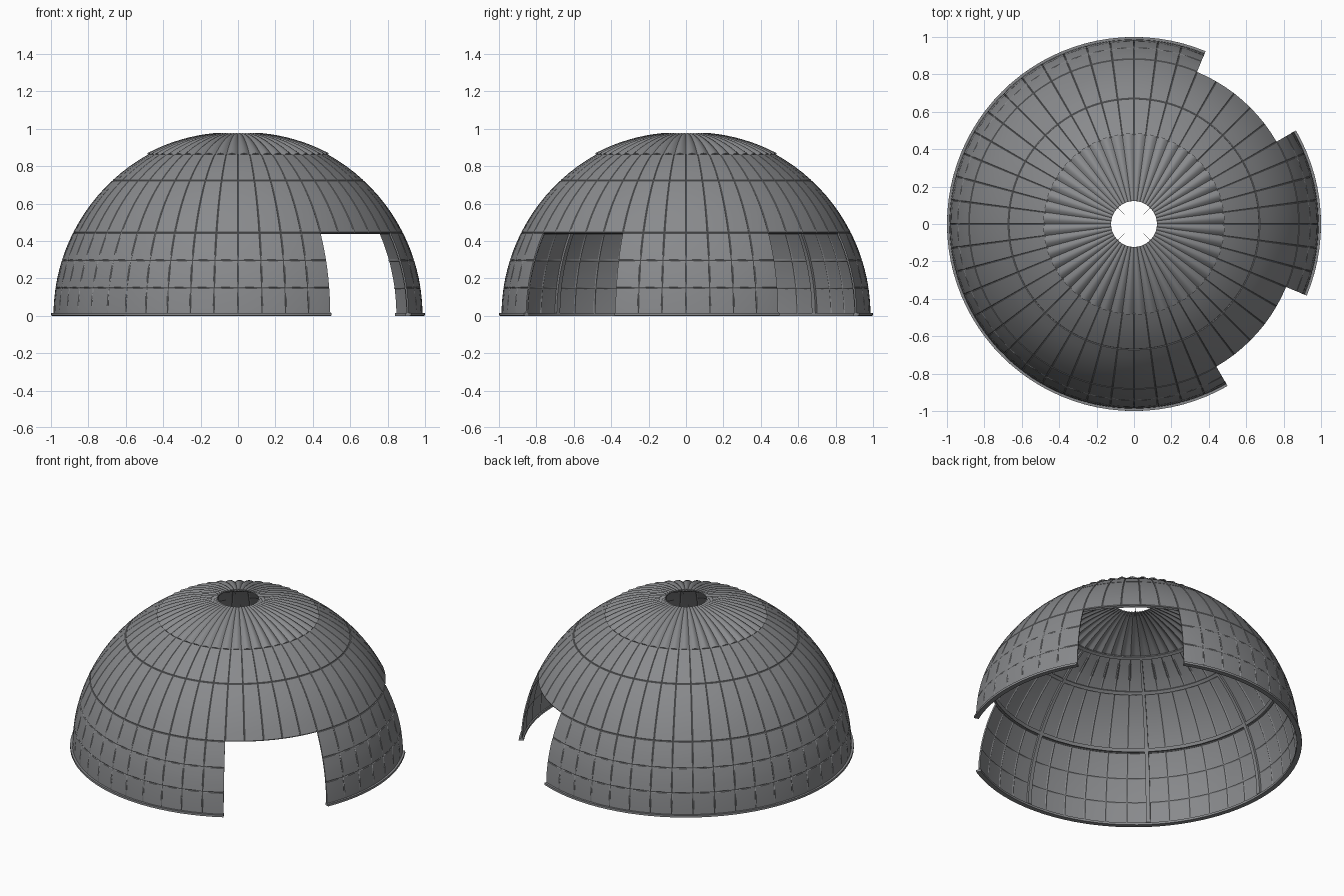
import bpy, bmesh, math
from math import sin, cos, pi, radians

if "Cube" in bpy.data.objects:
    bpy.data.objects.remove(bpy.data.objects["Cube"])

R = 0.987            # dome radius
STEP = 7.5           # one panel, in degrees (48 around)
GROOVE = 0.003       # depth of the panel seams

grey = bpy.data.materials.new("dull grey")
grey.diffuse_color = (0.25, 0.255, 0.265, 1)
grey.use_nodes = True
grey.node_tree.nodes["Principled BSDF"].inputs["Base Color"].default_value = grey.diffuse_color


def patch(name, azimuths, elevations, radius, thickness, closed=False):
    """Curved sheet on a sphere, thickened inwards. radius(i, j) is per grid point."""
    bm = bmesh.new()
    rows = []
    for j, e in enumerate(elevations):
        row = []
        for i, a in enumerate(azimuths):
            r, ar, er = radius(i, j), radians(a), radians(e)
            row.append(bm.verts.new((r * cos(er) * cos(ar), r * cos(er) * sin(ar), r * sin(er))))
        rows.append(row)
    n = len(azimuths)
    for lo, hi in zip(rows, rows[1:]):
        for i in range(n if closed else n - 1):
            k = (i + 1) % n
            bm.faces.new((lo[i], lo[k], hi[k], hi[i]))
    me = bpy.data.meshes.new(name)
    bm.to_mesh(me)
    bm.free()
    ob = bpy.data.objects.new(name, me)
    bpy.context.collection.objects.link(ob)
    me.materials.append(grey)
    mod = ob.modifiers.new("thickness", 'SOLIDIFY')
    mod.thickness = thickness
    mod.offset = -1
    bpy.ops.object.select_all(action='DESELECT')
    bpy.context.view_layer.objects.active = ob
    ob.select_set(True)
    bpy.ops.object.modifier_apply(modifier=mod.name)
    bpy.ops.object.shade_smooth_by_angle(angle=radians(28))
    return ob


def spread(a, b, n):
    return [a + (b - a) * i / n for i in range(n + 1)]


def panels(name, start, count, bounds, closed=False):
    """Rows of panels divided by narrow V-shaped seams."""
    az = [(start + (s + f) * STEP, f == 0) for s in range(count) for f in (0, 0.03, 0.5, 0.97)]
    if not closed:
        az.append((start + count * STEP, False))
        az[0] = (start, False)
    el = []
    for lo, hi in zip(bounds, bounds[1:]):
        el.append((lo, True))
        el += [(e, False) for e in spread(lo + 0.22, hi - 0.22, max(2, round((hi - lo) / 3.5)))]
    el.append((bounds[-1], True))
    patch(name, [a for a, _ in az], [e for e, _ in el],
          lambda i, j: R - GROOVE * (az[i][1] or el[j][1]), 0.009, closed)


# Lower wall and base lip, broken by two doorways
ARCS = (("front_right", -22.5, 7), ("main", 67.5, 31))
for label, start, count in ARCS:
    panels("lower_wall_" + label, start, count, (0.3, 8.7, 17.5, 26.7))
    end = start + count * STEP
    patch("base_lip_" + label, spread(start, end, count * 2), [0, 0.8], lambda i, j: 1.0, 0.03)

# Upper wall, two full tiers
panels("upper_wall", 0, 48, (26.7, 47.2, 61), True)

# Fluted cap with a round hole at the top
FLUTE = 8
cap_el = spread(60.8, 82.8, 8)
patch("fluted_cap", [i * STEP / FLUTE for i in range(48 * FLUTE)], cap_el,
      lambda i, j: R - 0.006 + 0.03 * cos(radians(cap_el[j])) * sin(pi * (i % FLUTE) / FLUTE),
      0.006, True)

# Inner hoops at the tier joints
for label, e in (("lower", 26.9), ("upper", 47.2), ("cap", 60.8)):
    patch("inner_hoop_" + label, spread(0, 352.5, 47),
          [e, e + 1.2], lambda i, j: R - 0.008, 0.012, True)

# Inner vertical ribs, shortened above the doorways
for k in range(8):
    a = k * 45
    low = 26.9 if a in (45, 315) else 0.8
    rib_el = spread(low, 61, 18)
    bm_half = [0.012 / cos(radians(e)) for e in rib_el]
    patch("inner_rib_%d" % k, [a - 0.75, a + 0.75], rib_el, lambda i, j: R - 0.008, 0.014)

# Thin struts reaching into the top hole
for a in (45, 135, 225, 315):
    patch("hole_strut_%d" % a, [a - 0.9, a + 0.9], spread(81, 85.7, 3),
          lambda i, j: R - 0.012, 0.006)
